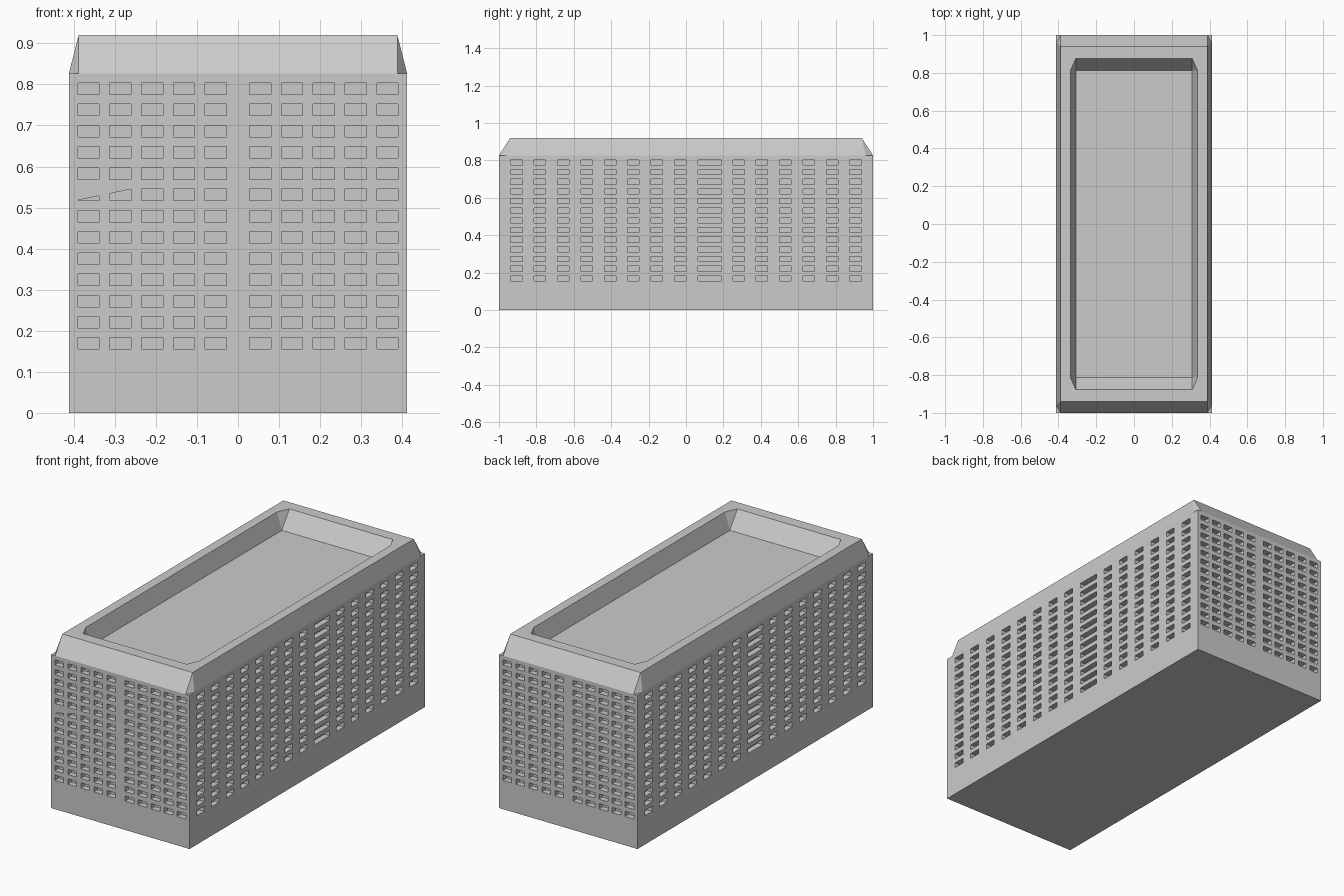
import bpy, bmesh
from mathutils import Vector

if "Cube" in bpy.data.objects:
    bpy.data.objects.remove(bpy.data.objects["Cube"])

HX, HY, H, TOP = 0.412, 1.0, 0.826, 0.92
DEPTH = 0.03
Z = Vector((0, 0, 1))

grey = bpy.data.materials.new("concrete grey")
grey.diffuse_color = (0.6, 0.6, 0.6, 1)
grey.use_nodes = True
grey.node_tree.nodes["Principled BSDF"].inputs["Base Color"].default_value = grey.diffuse_color


def finish(bm, name):
    me = bpy.data.meshes.new(name)
    bm.to_mesh(me)
    bm.free()
    me.materials.append(grey)
    ob = bpy.data.objects.new(name, me)
    bpy.context.collection.objects.link(ob)
    return ob


def face(bm, pts):
    return bm.faces.new([bm.verts.new(p) for p in pts])


def breaks(half, spans):
    out = [-half]
    for a, b in spans:
        out += [a, b]
    return out + [half]


rows = [(0.155 + 0.0517 * i, 0.183 + 0.0517 * i) for i in range(13)]
z_lines = [0] + [z for r in rows for z in r] + [H]


def wall(bm, u, half, dist, spans):
    """Wall with a grid of recessed windows; u runs to the right seen from outside."""
    u = Vector(u)
    n = u.cross(Z)
    us = breaks(half, spans)
    for i in range(len(us) - 1):
        for j in range(len(z_lines) - 1):
            def quad(d):
                return [u * a + n * (dist - d) + Z * z for a, z in (
                    (us[i], z_lines[j]), (us[i + 1], z_lines[j]),
                    (us[i + 1], z_lines[j + 1]), (us[i], z_lines[j + 1]))]
            front = quad(0)
            if i % 2 and j % 2:
                back = quad(DEPTH)
                face(bm, back)
                for k in range(4):
                    m = (k + 1) % 4
                    face(bm, [front[k], front[m], back[m], back[k]])
            else:
                face(bm, front)


def long_spans(before):
    """14 narrow windows with one wide window after the given count."""
    s = [(-0.937 + 0.125 * i, -0.875 + 0.125 * i) for i in range(before)]
    w = s[-1][1] + 0.063
    s.append((w, w + 0.127))
    n = 14 - before
    return s + [(0.937 - 0.125 * i - 0.062, 0.937 - 0.125 * i) for i in reversed(range(n))]


short = [(-0.39 + 0.0775 * i, -0.338 + 0.0775 * i) for i in range(5)]
short += [(-b, -a) for a, b in reversed(short)]

# main block
bm = bmesh.new()
wall(bm, (1, 0, 0), HX, HY, short)
# two front windows are partly closed along a slanted line
for v in bm.verts:
    if v.co.x < -0.255 and v.co.x > -0.4 and abs(v.co.z - rows[7][1]) < 0.002:
        v.co.z = rows[7][0] + 0.001 + (v.co.x + 0.39) / 0.1295 * 0.027
wall(bm, (-1, 0, 0), HX, HY, short)
wall(bm, (0, 1, 0), HY, HX, long_spans(8))
wall(bm, (0, -1, 0), HY, HX, long_spans(7))
base = [Vector((-HX, -HY, 0)), Vector((HX, -HY, 0)), Vector((HX, HY, 0)), Vector((-HX, HY, 0))]
face(bm, reversed(base))
face(bm, [p + Z * H for p in base])
bmesh.ops.remove_doubles(bm, verts=bm.verts, dist=0.00005)
finish(bm, "building_block")


# roof parapet: rectangles and corner-cut rings bridged together
def rect(x, y, z):
    return [Vector(p) for p in ((-x, -y, z), (x, -y, z), (x, y, z), (-x, y, z))]


def octagon(x, y, cx, cy, z):
    return [Vector(p) for p in ((-cx, -y, z), (cx, -y, z), (x, -cy, z), (x, cy, z),
                                (cx, y, z), (-cx, y, z), (-x, cy, z), (-x, -cy, z))]


def bridge(bm, r, o):
    for k in range(4):
        m = (k + 1) % 4
        face(bm, [r[k], r[m], o[2 * k + 1], o[2 * k]])
        face(bm, [r[m], o[2 * k + 1], o[2 * k + 2 if k < 3 else 0]])


bm = bmesh.new()
foot = octagon(HX, HY, 0.388, 0.96, H)
crown = rect(0.388, 0.94, TOP)
rim = octagon(0.337, 0.877, 0.308, 0.812, TOP)
floor = rect(0.308, 0.813, H + 0.003)
bridge(bm, crown, foot)
bridge(bm, crown, rim)
bridge(bm, floor, rim)
face(bm, floor)
face(bm, foot)
bmesh.ops.remove_doubles(bm, verts=bm.verts, dist=0.0001)
bmesh.ops.recalc_face_normals(bm, faces=bm.faces)
under = [f for f in bm.faces if all(abs(v.co.z - H) < 0.001 for v in f.verts)]
bmesh.ops.delete(bm, geom=under, context='FACES_ONLY')
finish(bm, "roof_parapet")
